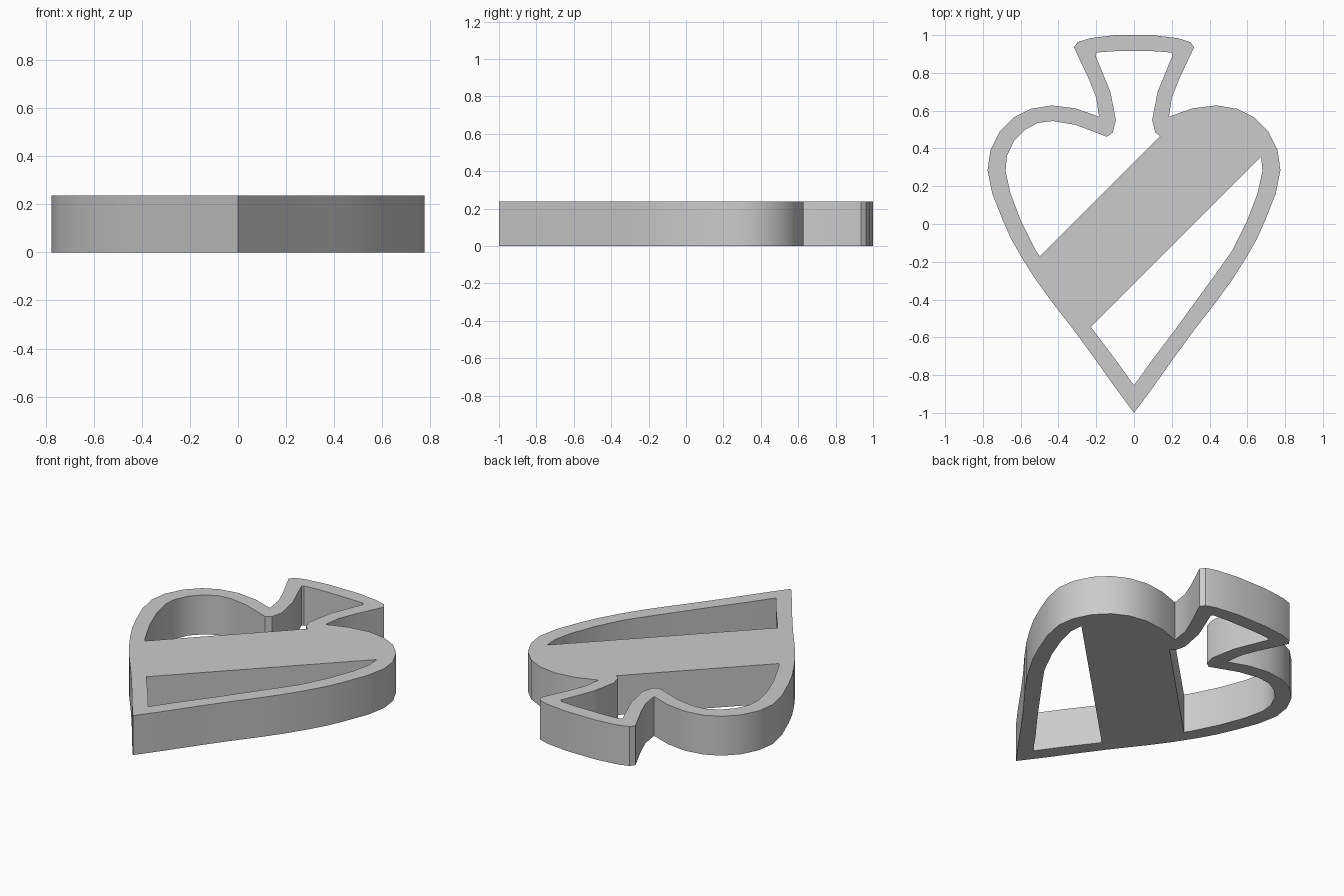
import bpy, bmesh, math

if "Cube" in bpy.data.objects:
    bpy.data.objects.remove(bpy.data.objects["Cube"])

HEIGHT = 0.237

# Right half of each wall outline, from the bottom tip to the stem top
outer_half = [(0, -1), (0.10, -0.865), (0.21, -0.71), (0.32, -0.56), (0.44, -0.405),
              (0.52, -0.295), (0.59, -0.185), (0.65, -0.08), (0.695, 0.02), (0.75, 0.16),
              (0.775, 0.285), (0.76, 0.39), (0.71, 0.49), (0.635, 0.565), (0.545, 0.61),
              (0.435, 0.628), (0.31, 0.612), (0.185, 0.568), (0.20, 0.67), (0.24, 0.77),
              (0.318, 0.935), (0.298, 0.963), (0.235, 0.983), (0.10, 1.0)]
inner_half = [(0, -0.855), (0.10, -0.715), (0.21, -0.57), (0.37, -0.35), (0.45, -0.24),
              (0.52, -0.14), (0.60, 0.02), (0.655, 0.165), (0.68, 0.28), (0.673, 0.36),
              (0.635, 0.44), (0.575, 0.50), (0.51, 0.535), (0.43, 0.545), (0.31, 0.525),
              (0.143, 0.462), (0.112, 0.485), (0.096, 0.55), (0.125, 0.70),
              (0.205, 0.895), (0.195, 0.908), (0.10, 0.915)]


def mirrored(half):
    """Close a half outline, the first point lying on the mirror axis."""
    return half + [(-x, y) for x, y in reversed(half[1:])]


def clip(loop, offset, side):
    """Keep the part of a loop on one side of the diagonal y = x + offset."""
    out = []
    for a, b in zip(loop, loop[1:] + loop[:1]):
        da = side * (a[1] - a[0] - offset)
        db = side * (b[1] - b[0] - offset)
        if da >= 0:
            out.append(a)
        if da * db < 0:
            t = da / (da - db)
            out.append((a[0] + t * (b[0] - a[0]), a[1] + t * (b[1] - a[1])))
    return out


# The diagonal band is what remains between the two openings
outer, inner = mirrored(outer_half), mirrored(inner_half)
openings = [clip(inner, 0.328, 1), clip(inner, -0.317, -1)]

bm = bmesh.new()
for loop in [outer] + openings:
    vs = [bm.verts.new((x, y, 0)) for x, y in loop]
    for a, b in zip(vs, vs[1:] + vs[:1]):
        bm.edges.new((a, b))
bmesh.ops.triangle_fill(bm, edges=bm.edges[:], use_beauty=True, normal=(0, 0, 1))

# Raise the flat shape into a solid
res = bmesh.ops.extrude_face_region(bm, geom=bm.faces[:], use_keep_orig=True)
top = [g for g in res["geom"] if isinstance(g, bmesh.types.BMVert)]
bmesh.ops.translate(bm, verts=top, vec=(0, 0, HEIGHT))
bmesh.ops.recalc_face_normals(bm, faces=bm.faces[:])

mesh = bpy.data.meshes.new("spade_cutter_frame")
bm.to_mesh(mesh)
bm.free()
frame = bpy.data.objects.new("spade_cutter_frame", mesh)
bpy.context.collection.objects.link(frame)

# Smooth curved walls, crisp rims and corners
bpy.context.view_layer.objects.active = frame
frame.select_set(True)
bpy.ops.object.shade_smooth_by_angle(angle=math.radians(30))
